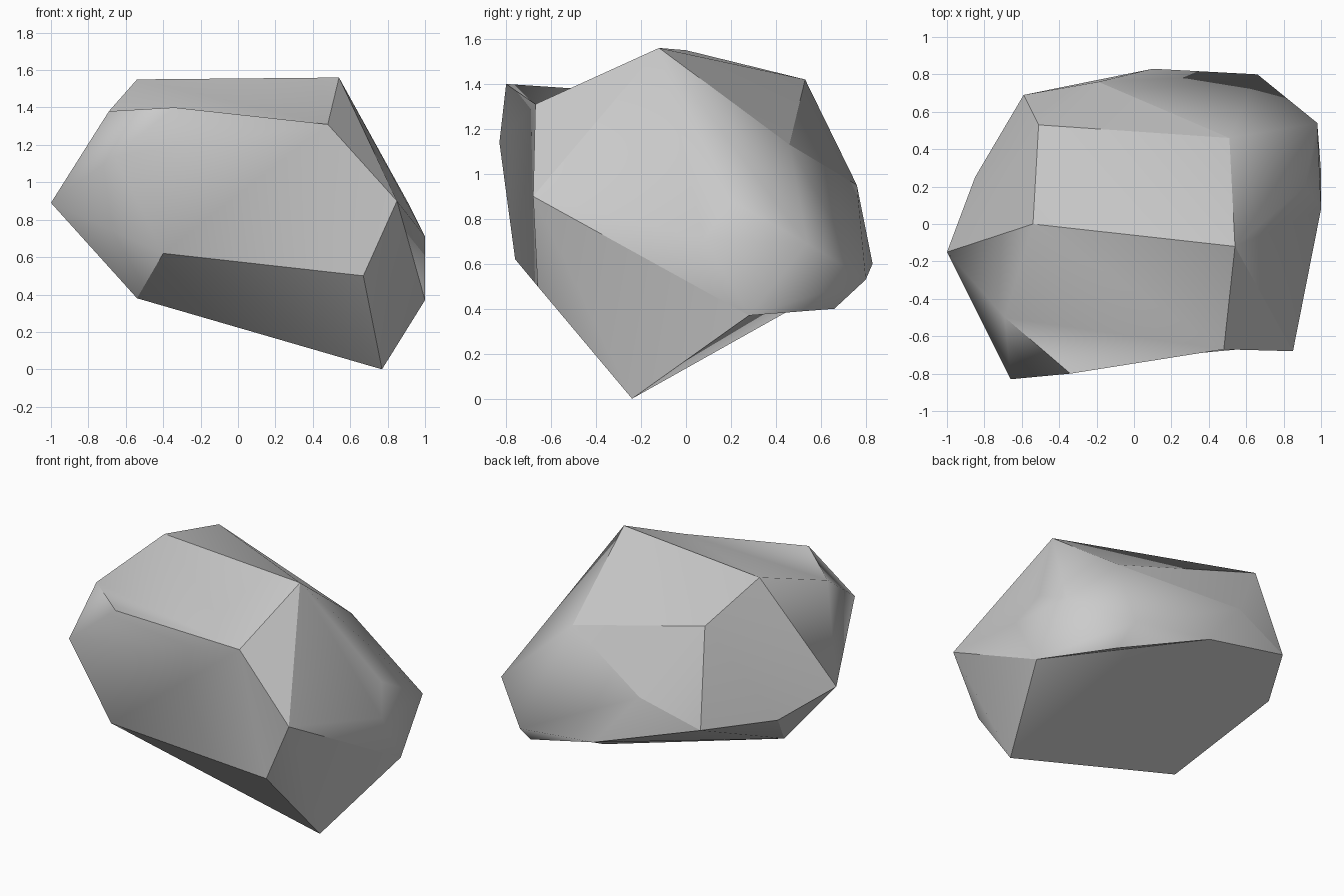
import bpy, bmesh
from mathutils import Vector

if "Cube" in bpy.data.objects:
    bpy.data.objects.remove(bpy.data.objects["Cube"])

# Corner points of the boulder, named by letter
CORNERS = dict(
    # crown
    B=(-.54, .0, 1.55), C=(.54, -.12, 1.56), K=(-.51, .53, 1.42), L=(.51, .46, 1.13),
    # front
    D=(.48, -.67, 1.31), E=(.85, -.68, .90), F=(-.34, -.80, 1.40), W=(-.66, -.83, 1.14),
    O=(-.69, -.50, 1.38), G=(-.40, -.76, .62), H=(.67, -.66, .50),
    # left
    A=(-1, -.15, .89), V=(-.85, .25, .78), J=(-.54, -.26, .38),
    # back
    M=(-.59, .69, .81), N=(-.19, .76, .95), R=(.10, .83, .60), Q=(.66, .80, .53),
    # right
    P=(1, .08, .71), U=(.98, .54, .69), X=(.915, .2, .88), S=(1, .28, .37),
    # underside
    I=(.77, -.24, 0), T=(.68, .66, .40))

# Slightly sunken panels, filled as triangle fans from their first corner
PANELS = ["DFWGHE", "DCBOF"]
# Crisp ridges
RIDGES = ("AB BC CD DE CE CL LK KB KM LN NM OF FD EH HI GH GJ AJ JI JV VM MR RT TS "
          "SI AV SE RS").split()

# Faceted boulder as the hull of its corners
bm = bmesh.new()
for p in CORNERS.values():
    bm.verts.new(p)
bmesh.ops.convex_hull(bm, input=bm.verts[:])


def corner(name):
    p = Vector(CORNERS[name])
    return min(bm.verts, key=lambda v: (v.co - p).length)


# Replace hull faces on the sunken panels
for panel in PANELS:
    ring = [corner(c) for c in panel]
    old = [f for f in bm.faces if all(v in ring for v in f.verts)]
    bmesh.ops.delete(bm, geom=old, context='FACES_ONLY')
    for a, b in zip(ring[1:], ring[2:]):
        bm.faces.new((ring[0], a, b))
spare = [e for e in bm.edges if not e.link_faces]
bmesh.ops.delete(bm, geom=spare, context='EDGES')

# Shallow hollow underneath: turn one edge inwards
edge = bm.edges.get((corner("I"), corner("T")))
if edge and len(edge.link_faces) == 2:
    bmesh.utils.edge_rotate(edge, True)
bmesh.ops.recalc_face_normals(bm, faces=bm.faces[:])

# Soft shading with crisp ridges
for f in bm.faces:
    f.smooth = True
for a, b in RIDGES:
    edge = bm.edges.get((corner(a), corner(b)))
    if edge:
        edge.smooth = False

mesh = bpy.data.meshes.new("boulder")
bm.to_mesh(mesh)
bm.free()
boulder = bpy.data.objects.new("boulder", mesh)
bpy.context.collection.objects.link(boulder)
